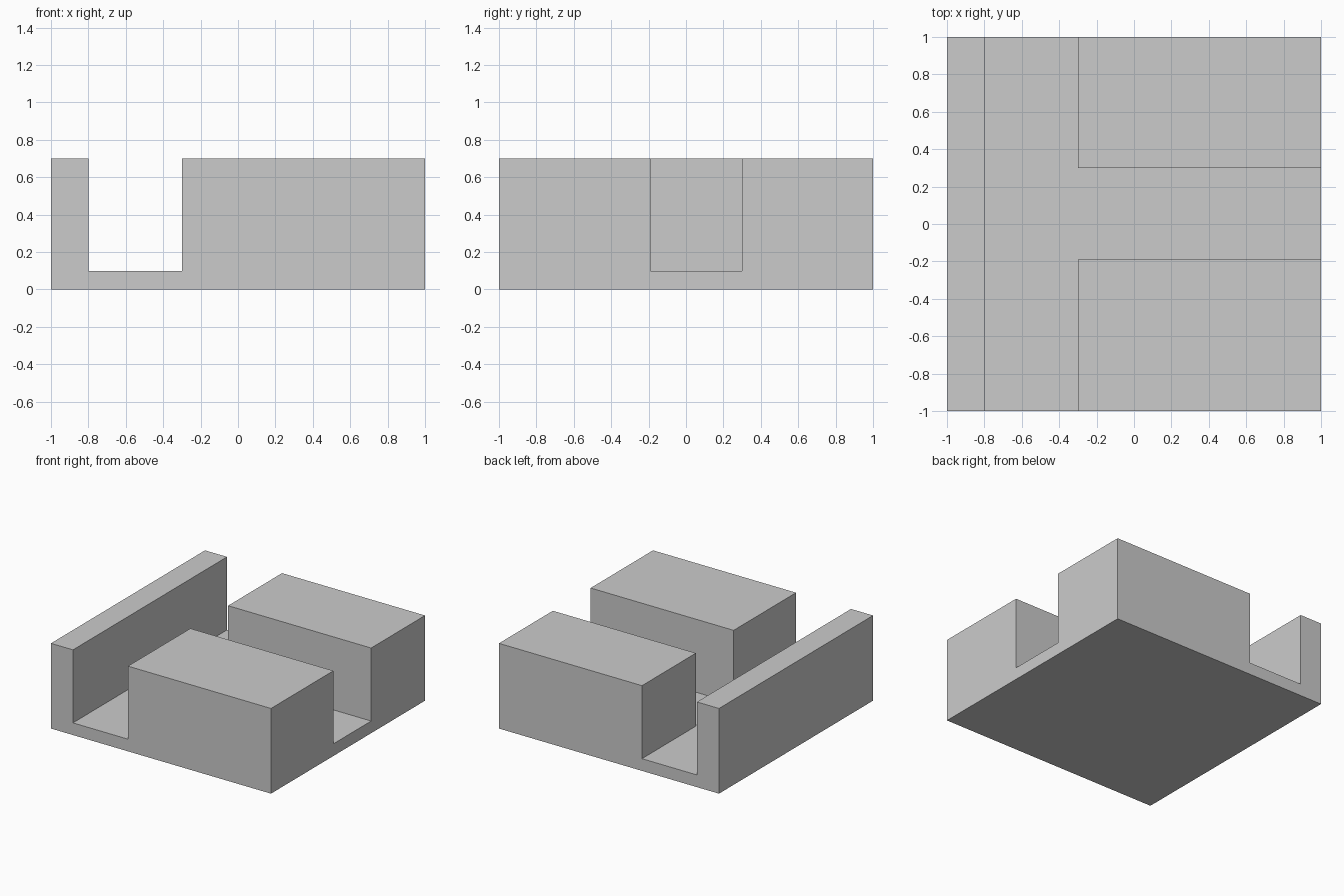
import bpy
import bmesh
from mathutils import Matrix, Vector

cube = bpy.data.objects.get("Cube")
if cube:
    bpy.data.objects.remove(cube, do_unlink=True)

# Overall sizes and channel edges
SIZE, FLOOR, TOP = 2.0, 0.10, 0.70
WALL_X, BLOCK_X = -0.80, -0.30
FRONT_Y, BACK_Y = -0.19, 0.30

# Single grey material
grey = bpy.data.materials.new("plain_grey")
grey.use_nodes = True
colour = (0.6, 0.6, 0.6, 1)
grey.diffuse_color = colour
grey.node_tree.nodes["Principled BSDF"].inputs["Base Color"].default_value = colour

# Floor slab
bm = bmesh.new()
bmesh.ops.create_cube(bm, size=1, matrix=Matrix.Translation((0, 0, FLOOR / 2))
                      @ Matrix.Diagonal((SIZE, SIZE, FLOOR, 1)))

# Score the channel edges into the slab
for axis, cuts in ((0, (WALL_X, BLOCK_X)), (1, (FRONT_Y, BACK_Y))):
    for cut in cuts:
        normal = Vector((0, 0, 0))
        normal[axis] = 1
        bmesh.ops.bisect_plane(bm, geom=bm.verts[:] + bm.edges[:] + bm.faces[:],
                               plane_co=normal * cut, plane_no=normal)
bm.normal_update()


def is_raised(face):
    """Side wall, or one of the two blocks either side of the cross channel."""
    c = face.calc_center_median()
    in_block = c.x > BLOCK_X and not FRONT_Y < c.y < BACK_Y
    return face.normal.z > 0.9 and (c.x < WALL_X or in_block)


# Raise the wall and blocks in one piece with the floor
raised = [f for f in bm.faces if is_raised(f)]
result = bmesh.ops.extrude_face_region(bm, geom=raised)
lifted = [v for v in result["geom"] if isinstance(v, bmesh.types.BMVert)]
bmesh.ops.translate(bm, verts=lifted, vec=(0, 0, TOP - FLOOR))

# Merge flat regions into clean faces
bmesh.ops.recalc_face_normals(bm, faces=bm.faces[:])
bmesh.ops.dissolve_limit(bm, angle_limit=0.01, verts=bm.verts[:], edges=bm.edges[:])

mesh = bpy.data.meshes.new("channelled_block")
bm.to_mesh(mesh)
bm.free()
mesh.materials.append(grey)
block = bpy.data.objects.new("channelled_block", mesh)
bpy.context.collection.objects.link(block)
